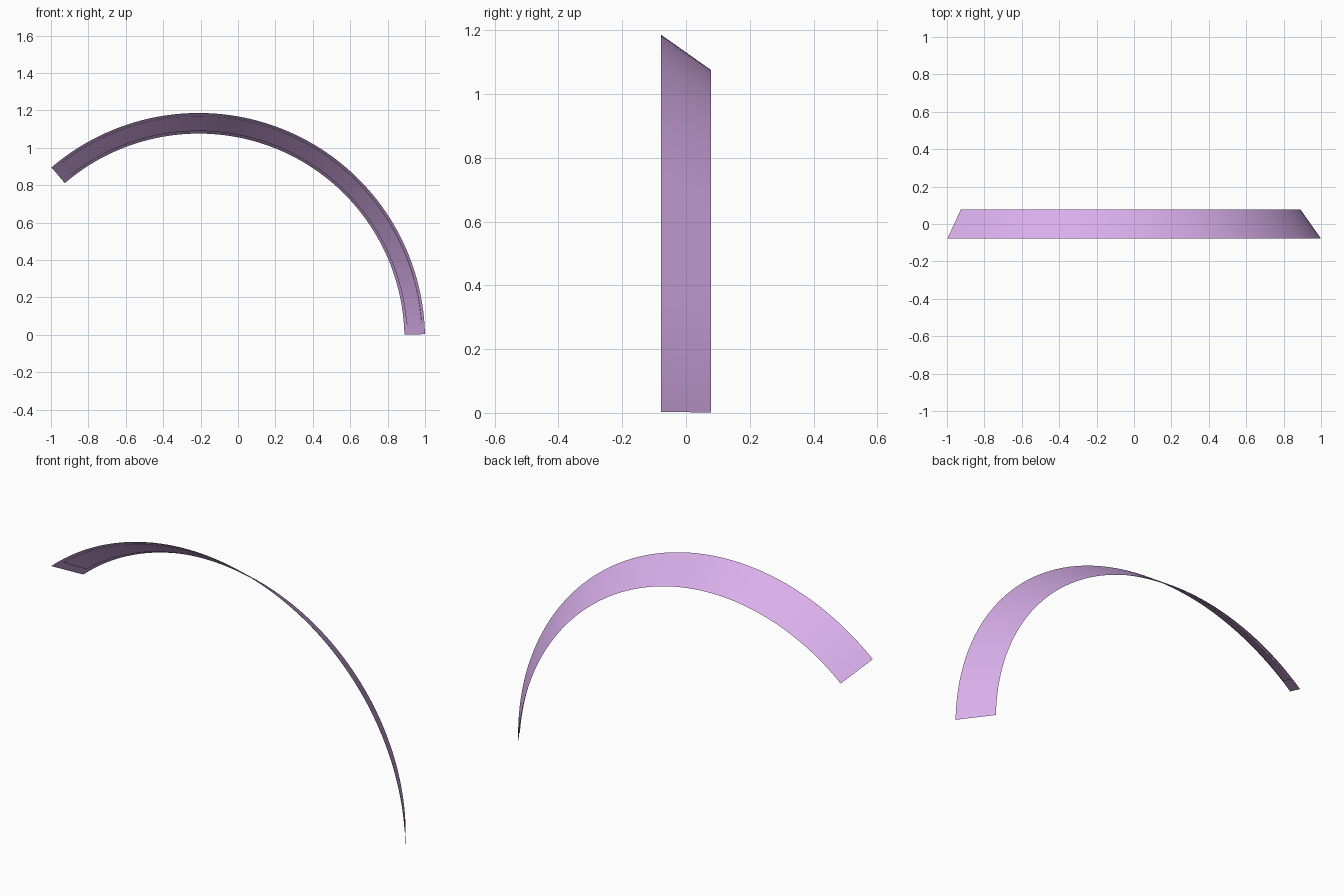
import bpy, math

if "Cube" in bpy.data.objects:
    bpy.data.objects.remove(bpy.data.objects["Cube"])

CX, CZ = -0.21, -0.024            # arc centre in the front view
A0, A1 = math.radians(1.3), math.radians(130.6)
R_FRONT, R_BACK = 1.21, 1.10      # wide front rim, narrow back rim
Y_FRONT, Y_BACK = -0.078, 0.078
SEG = 64
INSET = math.radians(3)

def point(angle, t, depth):
    """Point on the conical strip: t runs front to back, depth goes to the concave side."""
    y = Y_FRONT + (Y_BACK - Y_FRONT) * t - 0.57 * depth
    r = R_FRONT + (R_BACK - R_FRONT) * t - 0.82 * depth
    return (CX + r * math.cos(angle), y, CZ + r * math.sin(angle))

def strip(name, a0, a1, profile, closed, mat):
    """Sweep a (t, depth) profile along the arc."""
    n = len(profile)
    verts = [point(a0 + (a1 - a0) * i / SEG, t, d)
             for i in range(SEG + 1) for t, d in profile]
    faces = [(i * n + j, i * n + (j + 1) % n, (i + 1) * n + (j + 1) % n, (i + 1) * n + j)
             for i in range(SEG) for j in range(n if closed else n - 1)]
    if closed:
        faces += [tuple(range(n))[::-1], tuple(SEG * n + j for j in range(n))]
    mesh = bpy.data.meshes.new(name)
    mesh.from_pydata(verts, [], faces)
    mesh.materials.append(mat)
    ob = bpy.data.objects.new(name, mesh)
    bpy.context.collection.objects.link(ob)
    bpy.ops.object.select_all(action='DESELECT')
    ob.select_set(True)
    bpy.context.view_layer.objects.active = ob
    bpy.ops.object.mode_set(mode='EDIT')
    bpy.ops.mesh.select_all(action='SELECT')
    bpy.ops.mesh.normals_make_consistent(inside=False)
    bpy.ops.object.mode_set(mode='OBJECT')
    bpy.ops.object.shade_smooth_by_angle(angle=math.radians(30))
    return ob

lilac = bpy.data.materials.new("lilac")
lilac.diffuse_color = (0.7, 0.43, 0.83, 1)
lilac.use_nodes = True
lilac.node_tree.nodes["Principled BSDF"].inputs["Base Color"].default_value = lilac.diffuse_color

# Curved conical band
strip("curved_band", A0, A1, [(0, 0), (1, 0)], False, lilac)
# Thin inset lining on the concave side
strip("inner_lining", A0 + INSET, A1 - INSET,
      [(0.12, 0.001), (0.84, 0.001), (0.84, 0.005), (0.12, 0.003)], True, lilac)
